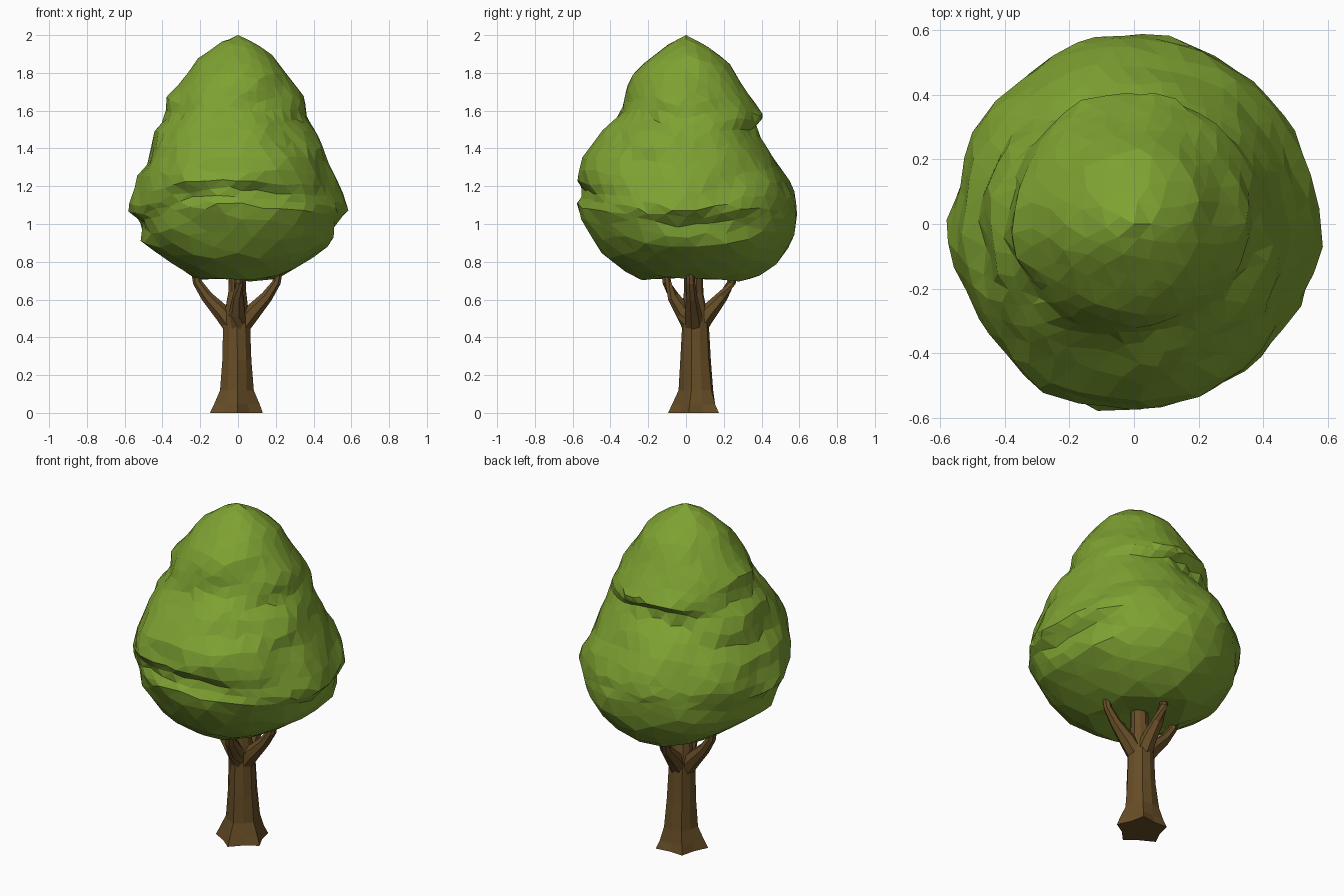
import bpy, bmesh, math, random
from mathutils import Vector, noise

if "Cube" in bpy.data.objects:
    bpy.data.objects.remove(bpy.data.objects["Cube"])

random.seed(4)


def material(name, rgb):
    m = bpy.data.materials.new(name)
    m.diffuse_color = (*rgb, 1)
    m.use_nodes = True
    m.node_tree.nodes["Principled BSDF"].inputs["Base Color"].default_value = m.diffuse_color
    return m


LEAF = material("leaf green", (0.21, 0.36, 0.032))
BARK = material("bark brown", (0.135, 0.075, 0.02))


def finish(bm, name, mat):
    bmesh.ops.recalc_face_normals(bm, faces=bm.faces)
    me = bpy.data.meshes.new(name)
    bm.to_mesh(me)
    bm.free()
    me.materials.append(mat)
    ob = bpy.data.objects.new(name, me)
    bpy.context.collection.objects.link(ob)
    return ob


def tube(name, path, sides, flare=None):
    """Flat-sided tube along path points (x, y, z, radius)."""
    bm = bmesh.new()
    pts = [Vector(p[:3]) for p in path]
    rings = []
    for i, p in enumerate(pts):
        d = (pts[min(i + 1, len(pts) - 1)] - pts[max(i - 1, 0)]).normalized()
        u = Vector((0.3, 1, 0)).cross(d).normalized() if abs(d.y) < 0.5 else Vector((1, 0.2, 0)).cross(d).normalized()
        v = d.cross(u)
        ring = []
        for k in range(sides):
            a = 2 * math.pi * k / sides
            r = path[i][3] * random.uniform(0.95, 1.05)
            if flare:
                r *= 1 + flare[i] * math.cos(5 * a + 0.6)
            ring.append(bm.verts.new(p + (u * math.cos(a) + v * math.sin(a)) * r))
        rings.append(ring)
    for a, b in zip(rings, rings[1:]):
        for k in range(sides):
            j = (k + 1) % sides
            bm.faces.new((a[k], a[j], b[j], b[k]))
    bm.faces.new(rings[0])
    bm.faces.new(rings[-1])
    return finish(bm, name, BARK)


# Trunk with flared roots
tube("trunk",
     [(-0.005, 0.055, 0, 0.128), (-0.005, 0.055, 0.045, 0.112), (-0.005, 0.055, 0.12, 0.09),
      (-0.005, 0.052, 0.28, 0.078), (-0.007, 0.05, 0.46, 0.073), (-0.007, 0.045, 0.54, 0.066),
      (-0.005, 0.04, 0.64, 0.05), (0, 0.04, 0.85, 0.045)],
     10, [0.17, 0.14, 0.06, 0.02, 0.02, 0, 0, 0])

# Four branches: direction x, direction y, reach
for name, dx, dy, reach in (("branch_right", 1, -0.1, 0.22), ("branch_left", -1, 0.1, 0.22),
                            ("branch_back", 0, 1, 0.205), ("branch_front", 0.05, -1, 0.155)):
    steps = ((0.08, 0.45, 0.05), (0.35, 0.53, 0.046), (0.72, 0.615, 0.032),
             (0.95, 0.69, 0.024), (1.04, 0.80, 0.022))
    tube(name, [(-0.005 + dx * reach * s, 0.045 + dy * reach * s, z, r) for s, z, r in steps], 7)

# Canopy outline, top to bottom: radius and height at right, back, left, front
ROWS = [
    (.09, 1.96, .12, 1.94, .10, 1.96, .10, 1.95),
    (.20, 1.88, .23, 1.85, .21, 1.88, .20, 1.87),
    (.27, 1.77, .30, 1.74, .29, 1.76, .29, 1.77),
    (.35, 1.66, .36, 1.64, .39, 1.66, .32, 1.67),
    (.37, 1.55, .41, 1.57, .38, 1.56, .35, 1.58),
    (.44, 1.45, .34, 1.51, .46, 1.46, .44, 1.49),
    (.48, 1.32, .45, 1.39, .48, 1.33, .56, 1.35),
    (.53, 1.20, .53, 1.26, .54, 1.20, .58, 1.24),
    (.58, 1.07, .58, 1.13, .58, 1.07, .53, 1.17),
    (.51, 1.00, .59, 1.04, .51, 1.00, .59, 1.10),
    (.51, .90, .56, .90, .51, .90, .51, .96),
    (.39, .81, .46, .77, .39, .82, .44, .83),
    (.20, .71, .33, .69, .22, .71, .26, .70),
]
ROWS = [(0, 2.0) * 4] + ROWS + [(0, 0.735) * 4]


def outline(t, quarter):
    i = min(int(t), len(ROWS) - 2)
    f = t - i
    q = 2 * (quarter % 4)
    return [ROWS[i][q + k] * (1 - f) + ROWS[i + 1][q + k] * f for k in (0, 1)]


bm = bmesh.new()
bmesh.ops.create_icosphere(bm, subdivisions=4, radius=1)
for v in bm.verts:
    pole = abs(v.co.z) > 0.999
    p = v.co.copy()
    if not pole:
        p += Vector([random.uniform(-0.03, 0.03) for _ in range(3)])
        p.normalize()
    t = math.acos(max(-1, min(1, p.z))) / math.pi * (len(ROWS) - 1)
    az = math.atan2(p.y, p.x) % (2 * math.pi)
    quarter = int(az / (math.pi / 2))
    w = math.sin(az - quarter * math.pi / 2) ** 2
    ra, za = outline(t, quarter)
    rb, zb = outline(t, quarter + 1)
    r, z = ra * (1 - w) + rb * w, za * (1 - w) + zb * w
    co = Vector((r * math.cos(az), r * math.sin(az), z))
    if not pole:
        # leafy lumps, stretched sideways
        lump = noise.noise(Vector((co.x * 5, co.y * 5, co.z * 8)) + Vector((3, 1, 7)))
        out = Vector((math.cos(az), math.sin(az), 0)) * math.sin(math.pi * t / (len(ROWS) - 1))
        co += out * lump * 0.035
    v.co = co
finish(bm, "canopy", LEAF)
